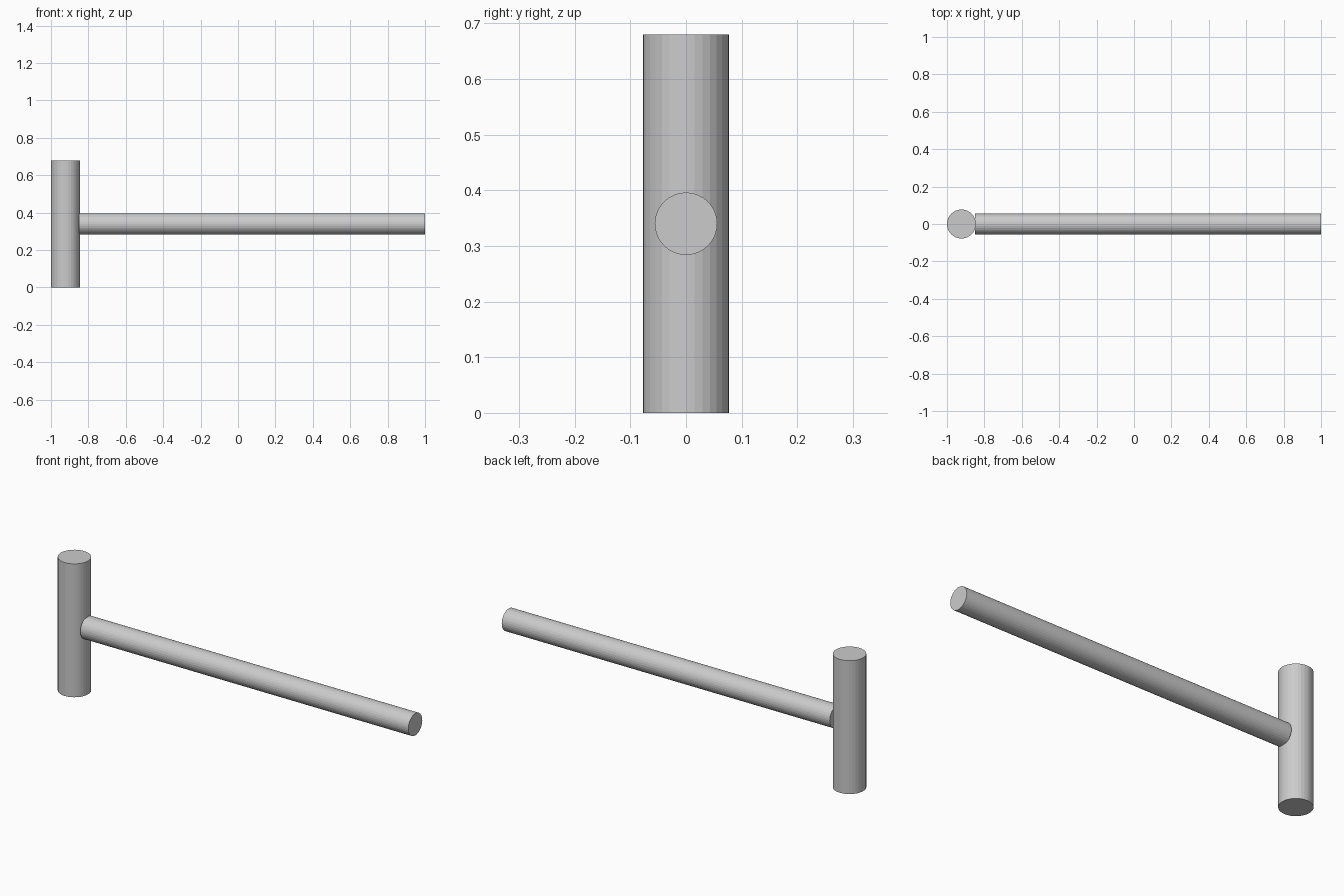
import bpy
from math import pi

if "Cube" in bpy.data.objects:
    bpy.data.objects.remove(bpy.data.objects["Cube"])

HEAD_R, HANDLE_R, MID_Z = 0.0775, 0.0562, 0.34
HANDLE_START, HANDLE_END = -0.85, 1.0


def cylinder(name, radius, length, location, rotation=(0, 0, 0)):
    bpy.ops.mesh.primitive_cylinder_add(vertices=32, radius=radius, depth=length,
                                        location=location, rotation=rotation)
    obj = bpy.context.object
    obj.name = name
    return obj


# Upright mallet head standing on the ground
cylinder("head", HEAD_R, 2 * MID_Z, (-1 + HEAD_R, 0, MID_Z))

# Long handle lying along x, its flat end just sunk into the head
cylinder("handle", HANDLE_R, HANDLE_END - HANDLE_START,
         ((HANDLE_START + HANDLE_END) / 2, 0, MID_Z), (0, pi / 2, 0))
